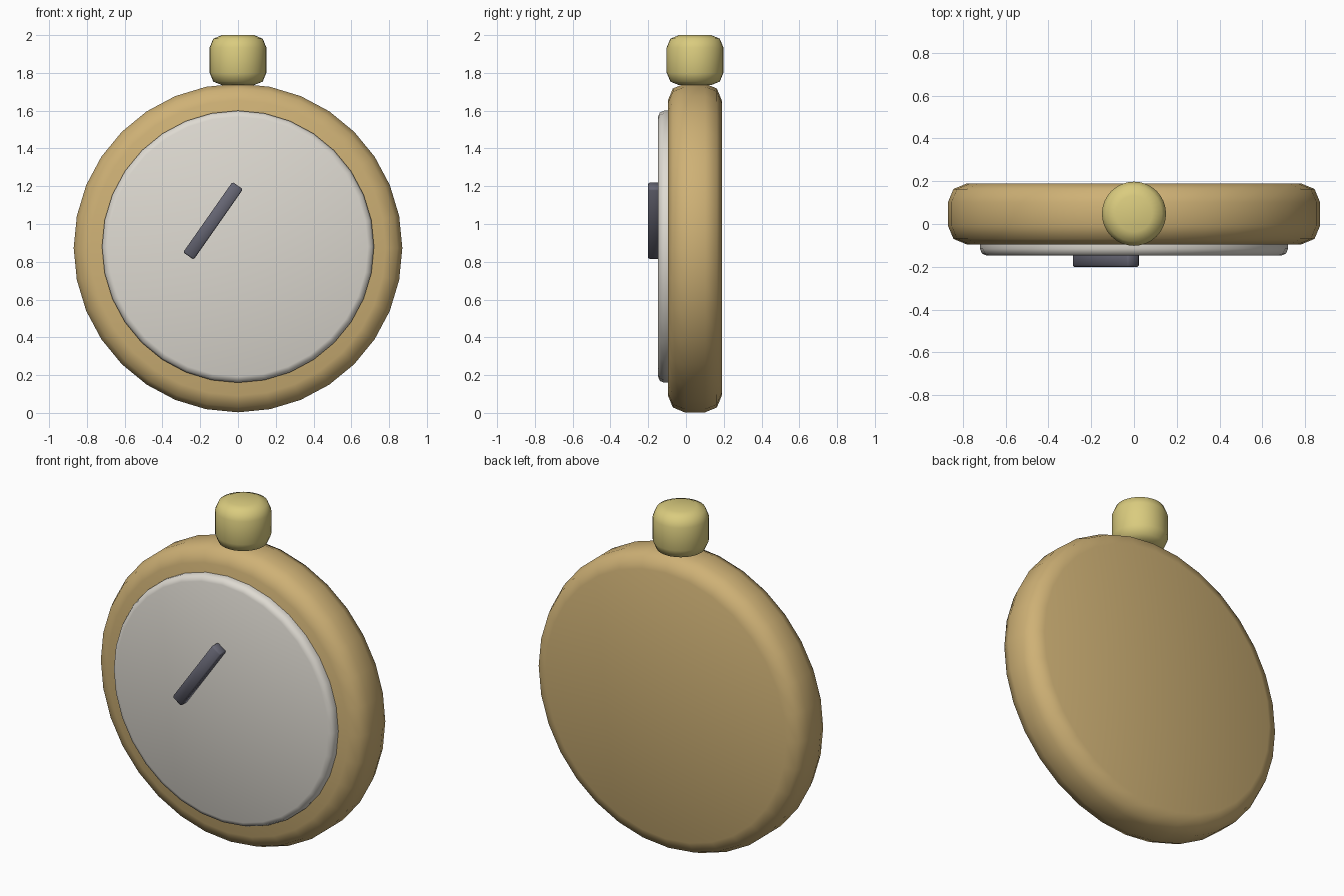
import bpy
import math

if "Cube" in bpy.data.objects:
    bpy.data.objects.remove(bpy.data.objects["Cube"], do_unlink=True)


def material(name, colour):
    mat = bpy.data.materials.new(name)
    mat.use_nodes = True
    mat.diffuse_color = (*colour, 1)
    mat.node_tree.nodes["Principled BSDF"].inputs["Base Color"].default_value = (*colour, 1)
    return mat


gold = material("warm gold", (0.62, 0.44, 0.18))
brass = material("pale brass", (0.70, 0.60, 0.21))
ivory = material("ivory", (0.73, 0.70, 0.64))
slate = material("slate grey", (0.13, 0.13, 0.17))


def finish(name, mat, bevel, segments):
    """Name the active object, round its rims and shade it."""
    obj = bpy.context.object
    obj.name = obj.data.name = name
    obj.data.materials.append(mat)
    mod = obj.modifiers.new("Rounded rim", "BEVEL")
    mod.width = bevel
    mod.segments = segments
    mod.limit_method = "ANGLE"
    mod.angle_limit = math.radians(30)
    bpy.ops.object.modifier_apply(modifier=mod.name)
    bpy.ops.object.shade_smooth_by_angle(angle=math.radians(60))
    return obj


def disc(name, mat, radius, depth, location, bevel, facing_front=True):
    bpy.ops.mesh.primitive_cylinder_add(
        vertices=32, radius=radius, depth=depth, location=location,
        rotation=(math.pi / 2 if facing_front else 0, 0, 0))
    return finish(name, mat, bevel, 2)


# Round case, raised dial and winding crown
disc("case", gold, 0.87, 0.285, (0, 0.047, 0.873), 0.088)
disc("dial", ivory, 0.72, 0.10, (0, -0.098, 0.88), 0.032)
disc("crown", brass, 0.15, 0.265, (0, 0.048, 1.8675), 0.065, False)

# Single pointer, tilted on the dial
bpy.ops.mesh.primitive_cube_add(size=1, location=(-0.132, -0.167, 1.017),
                                rotation=(0, math.radians(35), 0))
bpy.context.object.scale = (0.068, 0.066, 0.455)
bpy.ops.object.transform_apply(location=False, rotation=False, scale=True)
finish("pointer", slate, 0.007, 1)
